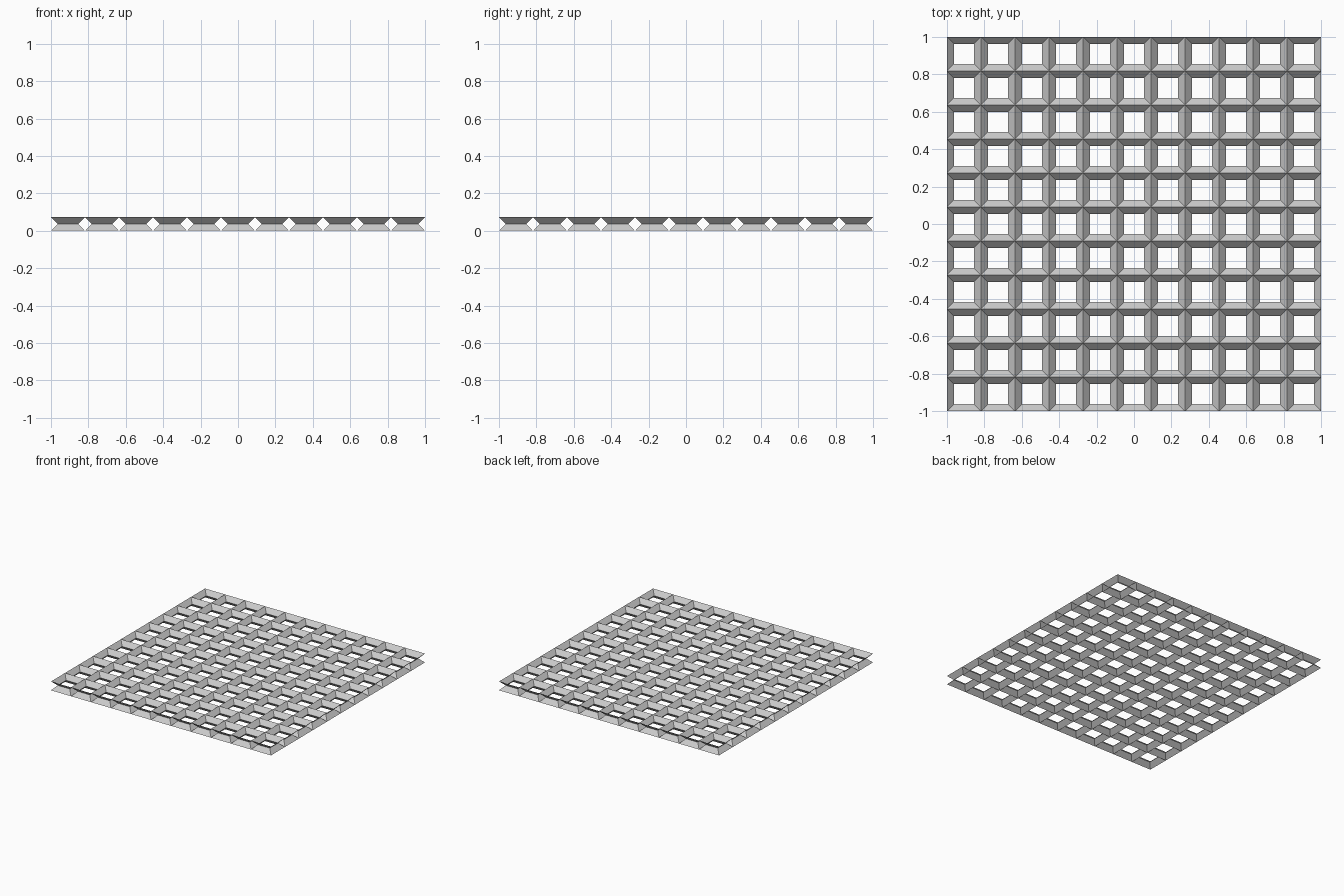
import bpy
import bmesh

if "Cube" in bpy.data.objects:
    bpy.data.objects.remove(bpy.data.objects["Cube"])

COUNT = 11
PITCH = 2 / COUNT
HALF = PITCH / 2
INSET = 0.2 * PITCH      # how far the waist pinches in
HEIGHT = 0.4 * PITCH

# One open hourglass cell: wide rim, pinched waist, wide rim
bm = bmesh.new()
first = -1 + HALF
rings = []
for z, r in ((0, HALF), (HEIGHT / 2, HALF - INSET), (HEIGHT, HALF)):
    rings.append([bm.verts.new((first + sx * r, first + sy * r, z))
                  for sx, sy in ((-1, -1), (1, -1), (1, 1), (-1, 1))])
for low, high in zip(rings, rings[1:]):
    for i in range(4):
        j = (i + 1) % 4
        bm.faces.new((low[i], low[j], high[j], high[i]))

mesh = bpy.data.meshes.new("lattice_panel")
bm.to_mesh(mesh)
bm.free()
panel = bpy.data.objects.new("lattice_panel", mesh)
bpy.context.collection.objects.link(panel)

# Repeat the cell along x and y to fill the panel
for name, offset in (("columns", (PITCH, 0, 0)), ("rows", (0, PITCH, 0))):
    array = panel.modifiers.new(name, 'ARRAY')
    array.count = COUNT
    array.use_relative_offset = False
    array.use_constant_offset = True
    array.constant_offset_displace = offset
